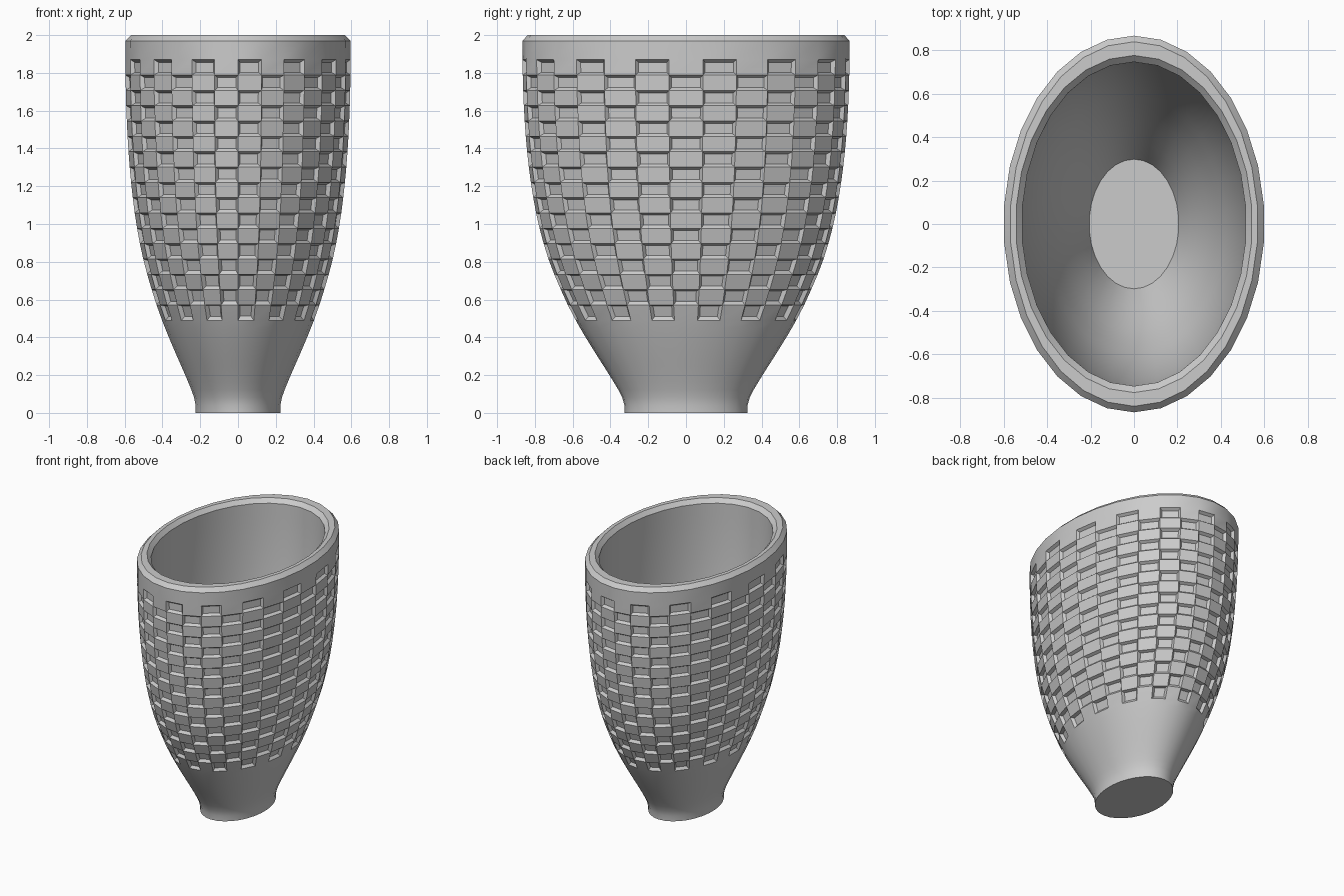
import bpy, bmesh, math

if "Cube" in bpy.data.objects:
    bpy.data.objects.remove(bpy.data.objects["Cube"])

SIDES = 30
RATIO = 0.866 / 0.6          # depth of the oval relative to its width
ROWS, Z_LOW, Z_HIGH = 17, 0.49, 1.87

# half width of the outer wall at each height
PROFILE = [(0, .225), (.05, .227), (.1, .24), (.2, .281), (.3, .325), (.4, .368),
           (.5, .408), (.6, .443), (.8, .501), (1, .541), (1.2, .567),
           (1.4, .584), (1.6, .594), (1.8, .599), (2, .6)]


def slope(i):
    a, b = PROFILE[max(i - 1, 0)], PROFILE[min(i + 1, len(PROFILE) - 1)]
    return (b[1] - a[1]) / (b[0] - a[0])


def half_width(z):
    """Smooth interpolation of the profile."""
    i = max(k for k in range(len(PROFILE) - 1) if PROFILE[k][0] <= z + 1e-9)
    (z0, r0), (z1, r1) = PROFILE[i], PROFILE[i + 1]
    h = z1 - z0
    t = (z - z0) / h
    return ((2*t**3 - 3*t**2 + 1) * r0 + (t**3 - 2*t**2 + t) * h * slope(i)
            + (3*t**2 - 2*t**3) * r1 + (t**3 - t**2) * h * slope(i + 1))


def oval(z, scale=1.0):
    r = half_width(z) * scale
    return (r, r * RATIO, z)


# rings: outer foot, patterned wall, chamfered rim, inner wall down to the floor
foot = [oval(k * Z_LOW / 12) for k in range(12)]
wall = [oval(Z_LOW + (Z_HIGH - Z_LOW) * k / ROWS) for k in range(ROWS + 1)]
rim = [oval(1.97), (.57, .838, 2), (.544, .775, 2), (.516, .745, 1.97)]
inner = [oval(1.9 - 1.8 * k / 24, .86) for k in range(25)]
rings = foot + wall + rim + inner

bm = bmesh.new()
loops = []
for rx, ry, z in rings:
    loop = []
    for j in range(SIDES):
        a = -math.pi / 2 + 2 * math.pi * j / SIDES
        loop.append(bm.verts.new((rx * math.cos(a), ry * math.sin(a), z)))
    loops.append(loop)

# skin the rings and remember the checkerboard cells
cells = []
for i in range(len(loops) - 1):
    for j in range(SIDES):
        k = (j + 1) % SIDES
        f = bm.faces.new((loops[i][j], loops[i][k], loops[i + 1][k], loops[i + 1][j]))
        f.smooth = True
        row = i - len(foot)
        if 0 <= row < ROWS and (row + j) % 2 == 0:
            cells.append(f)
bm.faces.new(loops[0][::-1])
bm.faces.new(loops[-1])

# press the checkerboard cells into the wall
bm.normal_update()
bmesh.ops.inset_individual(bm, faces=cells, thickness=0.014, depth=-0.02,
                           use_even_offset=True)
bm.normal_update()

mesh = bpy.data.meshes.new("oval_vase")
bm.to_mesh(mesh)
bm.free()
vase = bpy.data.objects.new("oval_vase", mesh)
bpy.context.collection.objects.link(vase)
bpy.context.view_layer.objects.active = vase
vase.select_set(True)
bpy.ops.object.shade_smooth_by_angle(angle=math.radians(28))
